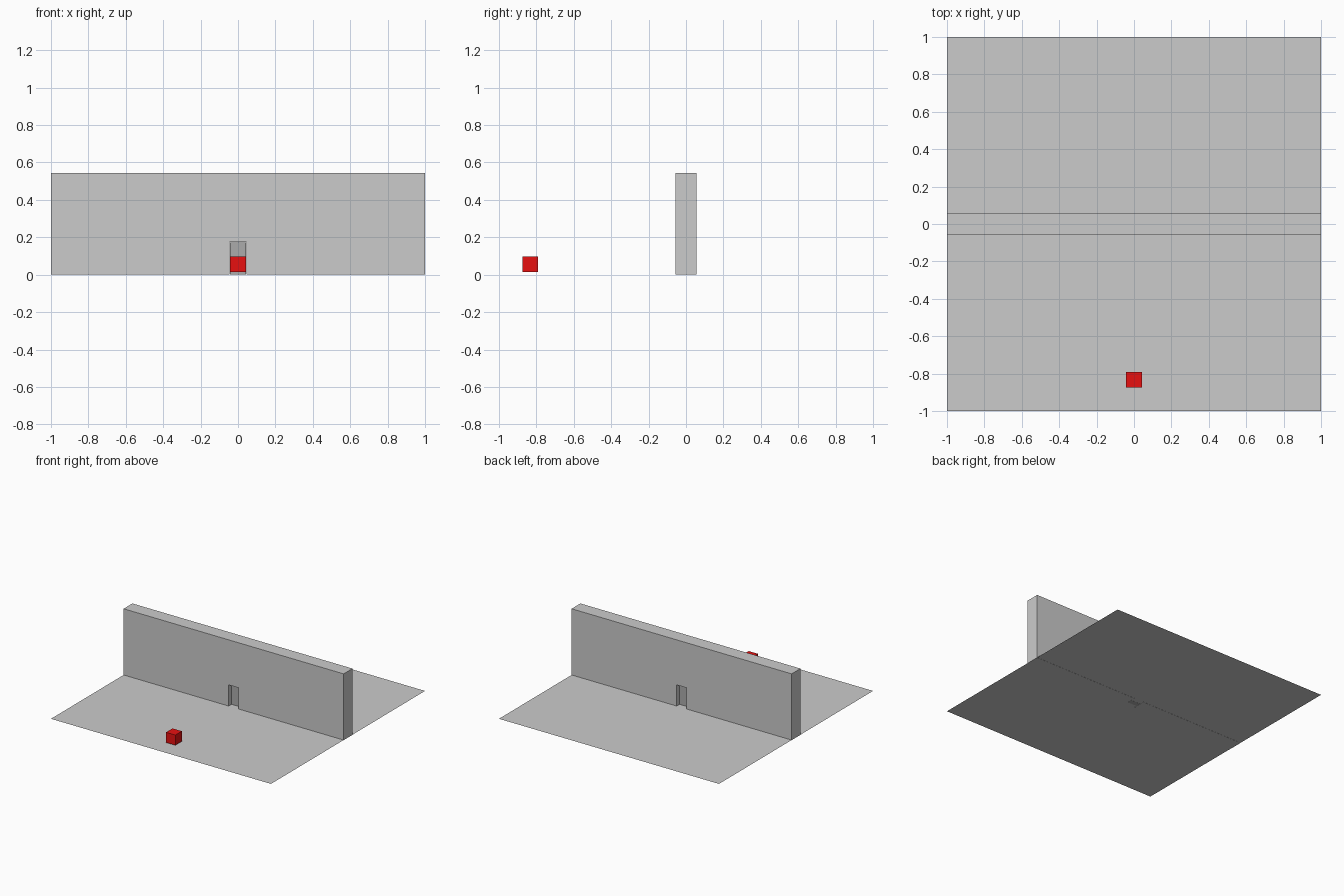
import bpy

if "Cube" in bpy.data.objects:
    bpy.data.objects.remove(bpy.data.objects["Cube"])


def box(name, x, y, z):
    """Box from (min, max) ranges on each axis."""
    bpy.ops.mesh.primitive_cube_add(size=1, location=[sum(r) / 2 for r in (x, y, z)])
    ob = bpy.context.object
    ob.name = name
    ob.scale = [r[1] - r[0] for r in (x, y, z)]
    bpy.ops.object.transform_apply(location=False, rotation=False, scale=True)
    return ob


def paint(ob, name, color):
    mat = bpy.data.materials.new(name)
    mat.diffuse_color = (*color, 1)
    mat.use_nodes = True
    mat.node_tree.nodes["Principled BSDF"].inputs["Base Color"].default_value = mat.diffuse_color
    ob.data.materials.append(mat)


# Ground sheet
bpy.ops.mesh.primitive_plane_add(size=2, location=(0, 0, 0.001))
bpy.context.object.name = "floor"

# Dividing wall with a doorway cut through it
wall = box("wall", (-1, 1), (-0.057, 0.057), (0, 0.545))
cutter = box("doorway_cutter", (-0.045, 0.045), (-0.2, 0.2), (-0.1, 0.175))
cutter.hide_render = True
cutter.hide_viewport = True
cut = wall.modifiers.new("doorway", "BOOLEAN")
cut.object = cutter
cut.operation = "DIFFERENCE"
cut.solver = "EXACT"

# Door panel set inside the doorway
door = box("door", (-0.043, 0.043), (-0.02, 0.02), (0, 0.172))
paint(door, "dark_grey", (0.41, 0.41, 0.41))

# Small red block in front of the wall
block = box("red_block", (-0.042, 0.042), (-0.874, -0.79), (0.014, 0.098))
paint(block, "red", (0.8, 0.005, 0.005))
